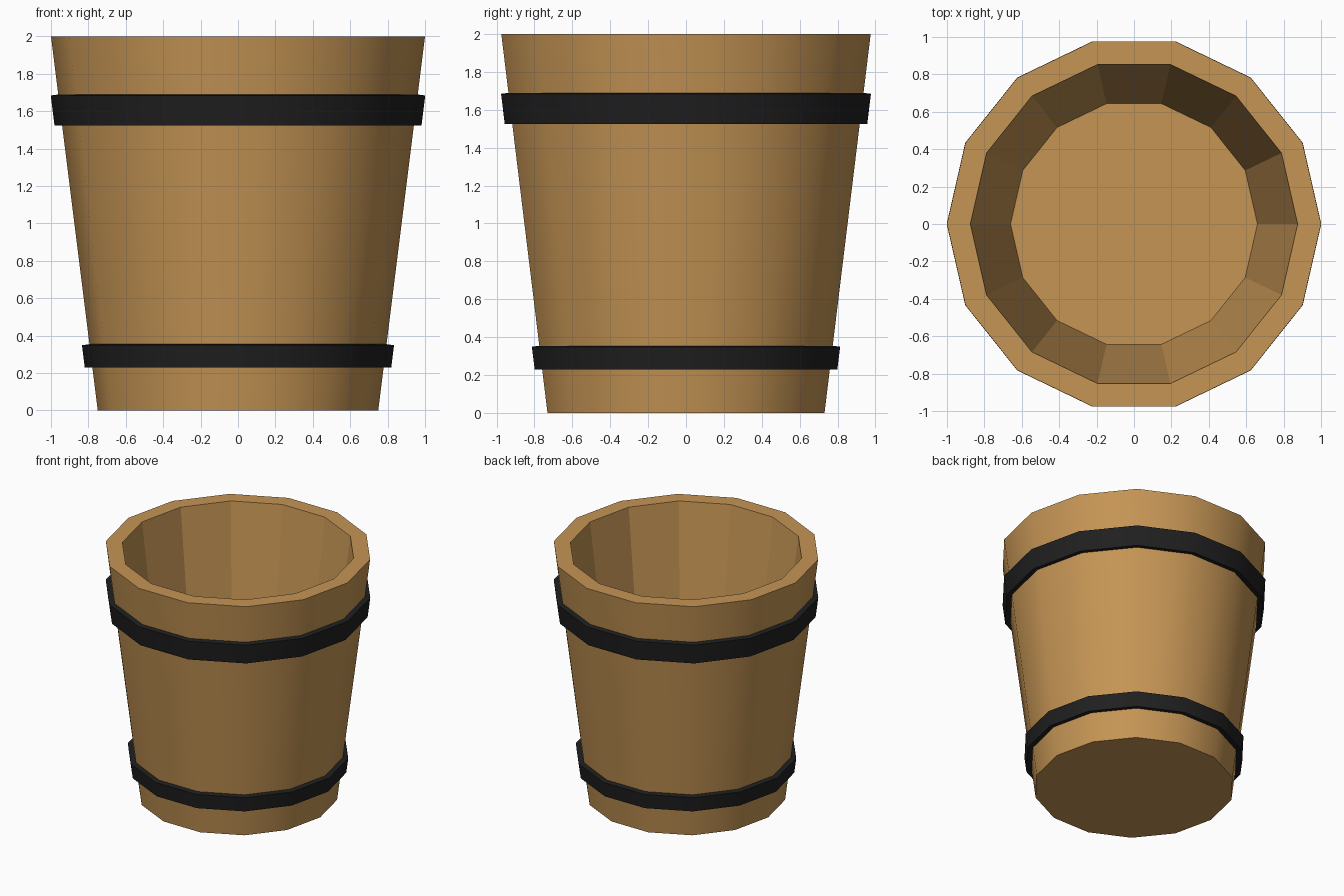
import bpy
import bmesh
from math import cos, sin, tau, radians

SIDES = 14

cube = bpy.data.objects.get("Cube")
if cube:
    bpy.data.objects.remove(cube, do_unlink=True)


def make_material(name, color):
    mat = bpy.data.materials.new(name)
    mat.use_nodes = True
    mat.diffuse_color = color
    mat.node_tree.nodes["Principled BSDF"].inputs["Base Color"].default_value = color
    return mat


def lathe(name, profile, mat, closed, flat_segments=()):
    """Spin a (radius, z) profile; an open profile gets a flat cap at each end."""
    bm = bmesh.new()
    rings = [[bm.verts.new((r * cos(tau * i / SIDES), r * sin(tau * i / SIDES), z))
              for i in range(SIDES)] for r, z in profile]
    count = len(rings) if closed else len(rings) - 1
    for s in range(count):
        low, high = rings[s], rings[(s + 1) % len(rings)]
        for i in range(SIDES):
            j = (i + 1) % SIDES
            face = bm.faces.new((low[i], low[j], high[j], high[i]))
            face.smooth = s not in flat_segments
    if not closed:
        bm.faces.new(rings[0][::-1])
        bm.faces.new(rings[-1])
    bm.normal_update()
    # Round sides stay smooth, rims stay sharp
    for edge in bm.edges:
        edge.smooth = edge.calc_face_angle(0) < radians(30)
    mesh = bpy.data.meshes.new(name)
    bm.to_mesh(mesh)
    bm.free()
    mesh.materials.append(mat)
    obj = bpy.data.objects.new(name, mesh)
    bpy.context.collection.objects.link(obj)
    return obj


wood = make_material("warm_wood", (0.56, 0.30, 0.09, 1))
iron = make_material("black_iron", (0.014, 0.014, 0.014, 1))

# Tapered tub: outer wall, flat rim, faceted inner wall and raised floor
lathe("bucket_body", [(0.75, 0), (1.0, 2), (0.875, 2), (0.66, 0.28)],
      wood, closed=False, flat_segments=(1, 2))

# Hoops set square to the sloping wall
for name, bottom, top in (("lower_hoop", 0.235, 0.355), ("upper_hoop", 1.53, 1.69)):
    wall_low, wall_high = 0.745 + bottom / 8, 0.745 + top / 8
    lathe(name, [(wall_low, bottom), (wall_low + 0.045, bottom - 0.006),
                 (wall_high + 0.045, top - 0.006), (wall_high, top)],
          iron, closed=True)
